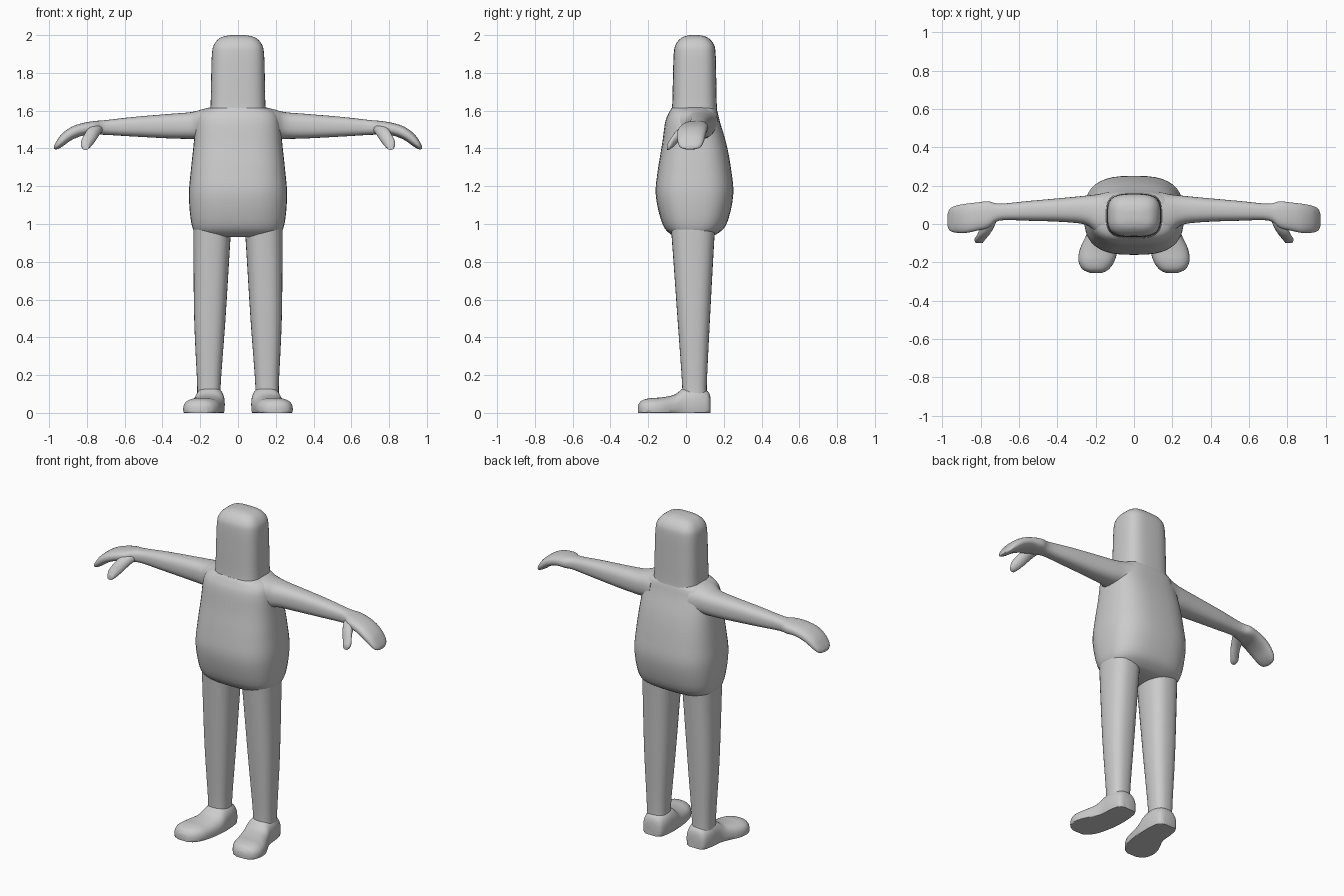
import bpy, bmesh, math
from mathutils import Vector

skin = bpy.data.materials.new("light grey")
skin.diffuse_color = (0.6, 0.6, 0.6, 1)


def spline(rows, steps):
    """Catmull-Rom interpolation through rows of numbers."""
    out = []
    for i in range(len(rows) - 1):
        a, b = rows[max(i - 1, 0)], rows[i]
        c, d = rows[i + 1], rows[min(i + 2, len(rows) - 1)]
        for s in range(steps):
            t = s / steps
            out.append([q + 0.5 * t * (r - p + t * (2 * p - 5 * q + 4 * r - w + t * (3 * (q - r) + w - p)))
                        for p, q, r, w in zip(a, b, c, d)])
    return out + [list(rows[-1])]


def loft(name, rows, place, power=2.5, sides=32, steps=4, floor=None, mirror=False):
    """Skin rounded cross-sections; each row is (pos, u_min, u_max, v_min, v_max)."""
    bm = bmesh.new()
    rings = []
    for row in spline(rows, steps):
        pos, u0, u1, v0, v1 = row[:5]
        ring = []
        for k in range(sides):
            ang = 2 * math.pi * k / sides
            c, s = math.cos(ang), math.sin(ang)
            u = (u0 + u1) / 2 + (u1 - u0) / 2 * math.copysign(abs(c) ** (2 / power), c)
            v = (v0 + v1) / 2 + (v1 - v0) / 2 * math.copysign(abs(s) ** (2 / power), s)
            p = Vector(place(pos, u, v))
            if floor is not None:
                p.z = max(p.z, floor)
            ring.append(bm.verts.new(p))
        rings.append(ring)
    for a, b in zip(rings, rings[1:]):
        for k in range(sides):
            n = (k + 1) % sides
            bm.faces.new((a[k], a[n], b[n], b[k]))
    bm.faces.new(rings[0])
    bm.faces.new(rings[-1])
    bmesh.ops.recalc_face_normals(bm, faces=bm.faces)
    me = bpy.data.meshes.new(name)
    bm.to_mesh(me)
    bm.free()
    me.materials.append(skin)
    ob = bpy.data.objects.new(name, me)
    bpy.context.collection.objects.link(ob)
    if mirror:
        ob.modifiers.new("other side", 'MIRROR')
    bpy.ops.object.select_all(action='DESELECT')
    ob.select_set(True)
    bpy.context.view_layer.objects.active = ob
    bpy.ops.object.shade_smooth_by_angle(angle=math.radians(50))
    return ob


def upright(z, x, y):
    return (x, y, z)


def sideways(x, y, z):
    return (x, y, z)


def lengthwise(y, x, z):
    return (x, y, z)


# Torso: round belly that narrows to the shoulders
loft("torso", [
    (0.93, -0.15, 0.15, -0.04, 0.11),
    (0.945, -0.215, 0.215, -0.08, 0.16),
    (1.0, -0.246, 0.246, -0.125, 0.215),
    (1.15, -0.26, 0.26, -0.16, 0.25),
    (1.28, -0.25, 0.25, -0.15, 0.24),
    (1.42, -0.235, 0.235, -0.127, 0.215),
    (1.54, -0.222, 0.222, -0.11, 0.18),
    (1.59, -0.2, 0.2, -0.09, 0.168),
    (1.615, -0.15, 0.15, -0.075, 0.16)], upright, power=2.8, sides=40)

# Head: tall rounded block with a domed top
loft("head", [
    (1.58, -0.15, 0.15, -0.08, 0.167),
    (1.63, -0.145, 0.145, -0.073, 0.163),
    (1.78, -0.142, 0.142, -0.069, 0.16),
    (1.9, -0.138, 0.138, -0.065, 0.157),
    (1.95, -0.127, 0.127, -0.055, 0.148),
    (1.985, -0.095, 0.095, -0.025, 0.118),
    (1.998, -0.05, 0.05, 0.01, 0.08),
    (2.0, -0.01, 0.01, 0.04, 0.05)], upright, power=3.2, sides=40)

# Legs: tapering down to the ankles
loft("legs", [
    (1.04, 0.03, 0.235, -0.085, 0.16),
    (0.92, 0.04, 0.236, -0.075, 0.15),
    (0.5, 0.066, 0.232, -0.045, 0.127),
    (0.14, 0.092, 0.216, -0.02, 0.11),
    (0.06, 0.085, 0.22, -0.025, 0.115)], upright, mirror=True)

# Feet: flat soles, toes turned slightly outwards
loft("feet", [
    (0.13, 0.11, 0.19, -0.02, 0.08),
    (0.115, 0.085, 0.212, -0.04, 0.115),
    (0.06, 0.072, 0.226, -0.05, 0.14),
    (-0.01, 0.07, 0.232, -0.05, 0.132),
    (-0.06, 0.073, 0.25, -0.05, 0.097),
    (-0.13, 0.085, 0.282, -0.045, 0.082),
    (-0.19, 0.1, 0.29, -0.04, 0.078),
    (-0.235, 0.13, 0.27, -0.035, 0.065),
    (-0.255, 0.165, 0.23, -0.02, 0.04)], lengthwise, floor=0.0, mirror=True)

# Arms and hands: flared shoulder, slim wrist, palm and drooping fingers
loft("arms", [
    (0.13, -0.075, 0.17, 1.43, 1.622),
    (0.19, -0.05, 0.155, 1.445, 1.607),
    (0.25, -0.005, 0.148, 1.45, 1.592),
    (0.36, 0.01, 0.137, 1.453, 1.583),
    (0.55, 0.017, 0.12, 1.463, 1.567),
    (0.7, 0.018, 0.106, 1.472, 1.55),
    (0.76, -0.02, 0.118, 1.472, 1.545),
    (0.82, -0.035, 0.112, 1.468, 1.535),
    (0.88, -0.047, 0.105, 1.445, 1.515),
    (0.93, -0.045, 0.095, 1.41, 1.48),
    (0.96, -0.035, 0.08, 1.395, 1.44),
    (0.973, -0.01, 0.05, 1.397, 1.415)], sideways, mirror=True)

# Thumbs: short stubs hanging forward and down from the palm
loft("thumbs", [
    (0.02, 0.715, 0.79, 1.475, 1.53),
    (-0.015, 0.73, 0.8, 1.455, 1.52),
    (-0.05, 0.75, 0.815, 1.425, 1.495),
    (-0.08, 0.775, 0.832, 1.398, 1.455),
    (-0.1, 0.79, 0.825, 1.392, 1.42)], lengthwise, power=2.2, sides=16, mirror=True)
